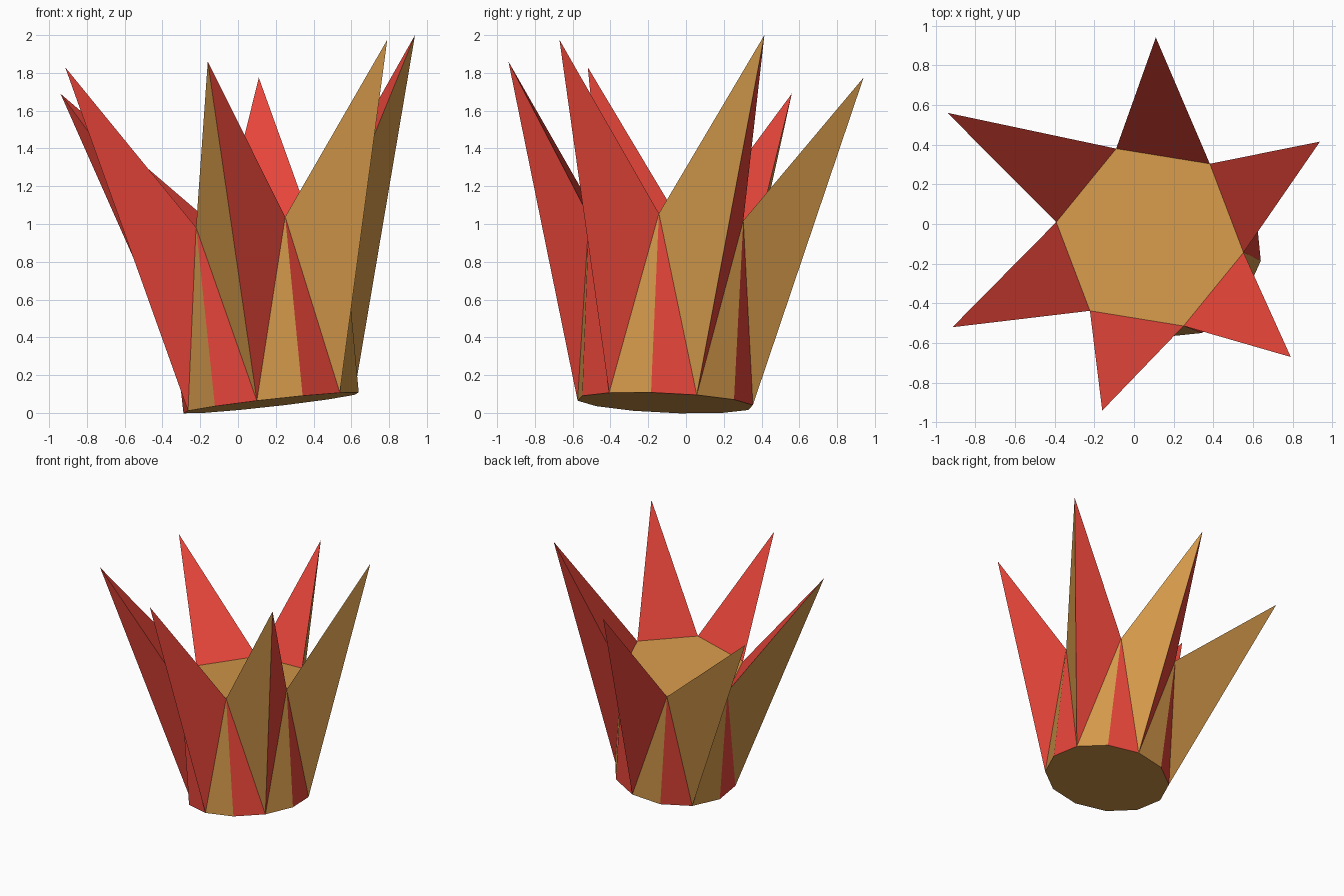
import bpy
import bmesh
from math import cos, sin, radians

if "Cube" in bpy.data.objects:
    bpy.data.objects.remove(bpy.data.objects["Cube"])

START = 260.8  # direction of the front spike in degrees


def material(name, color):
    mat = bpy.data.materials.new(name)
    mat.diffuse_color = color
    mat.use_nodes = True
    mat.node_tree.nodes["Principled BSDF"].inputs["Base Color"].default_value = mat.diffuse_color
    return mat


def ring(bm, cx, cy, z, radius, count, start):
    """Regular polygon lying on the tilted plane shared by base and rim."""
    verts = []
    for i in range(count):
        a = radians(start + 360 / count * i)
        dx, dy = radius * cos(a), radius * sin(a)
        verts.append(bm.verts.new((cx + dx, cy + dy, z + 0.112 * dx - 0.043 * dy)))
    return verts


TAN, RED = 0, 1
bm = bmesh.new()


def face(mat_index, *verts):
    bm.faces.new(verts).material_index = mat_index


# Twelve-sided base, six-sided rim and the six spike tips (counter-clockwise)
base = ring(bm, 0.175, -0.11, 0.053, 0.47, 12, START)
rim = ring(bm, 0.08, -0.067, 1.0, 0.478, 6, START + 30)
tips = [bm.verts.new(p) for p in (
    (-0.16, -0.94, 1.86), (0.79, -0.67, 1.975), (0.937, 0.415, 2.0),
    (0.11, 0.94, 1.775), (-0.94, 0.56, 1.69), (-0.915, -0.52, 1.83))]

# Floor and inner plate
face(TAN, *reversed(base))
face(TAN, *rim)

for i in range(6):
    foot, middle, next_foot = base[2 * i], base[2 * i + 1], base[(2 * i + 2) % 12]
    left, right, tip = rim[i - 1], rim[i], tips[i]
    # Spike: two outer flanks and the inner face
    face(TAN, foot, tip, left)
    face(RED, foot, right, tip)
    face(RED, left, tip, right)
    # Wall wedges between this spike and the next
    face(TAN, foot, middle, right)
    face(RED, middle, next_foot, right)

bmesh.ops.recalc_face_normals(bm, faces=bm.faces)
mesh = bpy.data.meshes.new("spiked_crown")
bm.to_mesh(mesh)
bm.free()
mesh.materials.append(material("tan", (0.66, 0.32, 0.07, 1)))
mesh.materials.append(material("red", (0.80, 0.06, 0.042, 1)))
crown = bpy.data.objects.new("spiked_crown", mesh)
bpy.context.collection.objects.link(crown)
